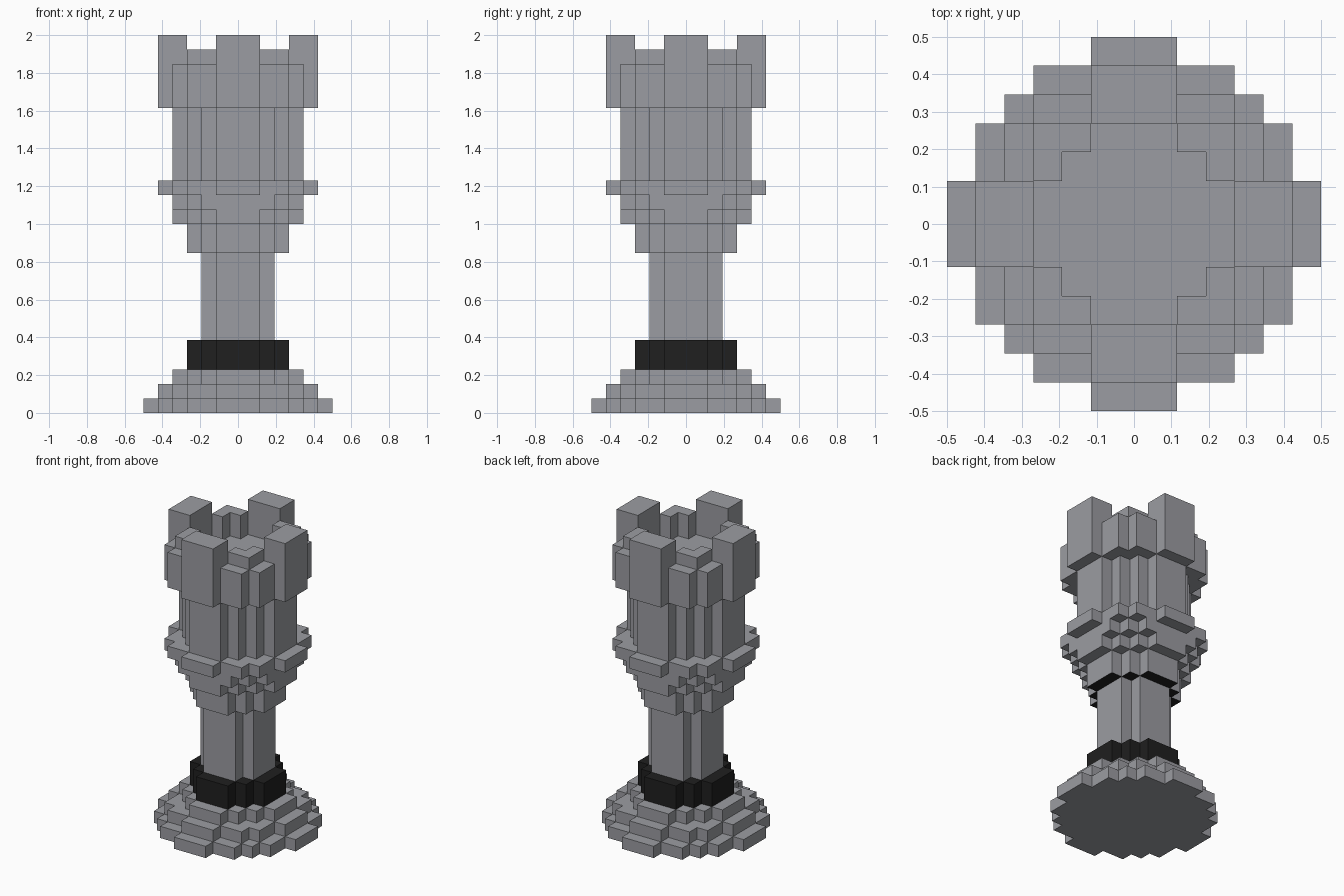
import bpy
import bmesh
import math

cube = bpy.data.objects.get("Cube")
if cube:
    bpy.data.objects.remove(cube, do_unlink=True)

UNIT = 2 / 26  # edge of one block


def material(name, colour):
    mat = bpy.data.materials.new(name)
    mat.use_nodes = True
    mat.diffuse_color = (*colour, 1)
    mat.node_tree.nodes["Principled BSDF"].inputs["Base Color"].default_value = (*colour, 1)
    return mat


GREY = material("stone grey", (0.33, 0.335, 0.36))
BLACK = material("band black", (0.014, 0.014, 0.014))


def disc(limit):
    """Stepped outline of all blocks whose squared distance is within the limit."""
    radius = math.isqrt(limit)
    side = []
    for row in range(-radius, radius + 1):
        half = math.isqrt(limit - row * row) + 0.5
        for y in (row - 0.5, row + 0.5):
            if len(side) > 1 and side[-1][0] == side[-2][0] == half:
                side[-1] = (half, y)
            elif (half, y) not in side:
                side.append((half, y))
    return side + [(-x, y) for x, y in reversed(side)]


def rect(x0, x1, y0, y1):
    return [(x0, y0), (x1, y0), (x1, y1), (x0, y1)]


def turned(outline):
    """Four copies of an outline, a quarter turn apart."""
    copies = []
    for _ in range(4):
        copies.append(outline)
        outline = [(-y, x) for x, y in outline]
    return copies


def prism(name, outlines, bottom, top, mat=GREY, under=None):
    bm = bmesh.new()
    for outline in outlines:
        base = bm.faces.new([bm.verts.new((x * UNIT, y * UNIT, bottom * UNIT)) for x, y in outline])
        raised = bmesh.ops.extrude_face_region(bm, geom=[base], use_keep_orig=True)
        verts = [g for g in raised["geom"] if isinstance(g, bmesh.types.BMVert)]
        bmesh.ops.translate(bm, verts=verts, vec=(0, 0, (top - bottom) * UNIT))
    bmesh.ops.recalc_face_normals(bm, faces=bm.faces[:])
    mesh = bpy.data.meshes.new(name)
    mesh.materials.append(mat)
    if under:
        mesh.materials.append(under)
        for face in bm.faces:
            face.normal_update()
            face.material_index = int(face.normal.z < -0.5)
    bm.to_mesh(mesh)
    bm.free()
    obj = bpy.data.objects.new(name, mesh)
    bpy.context.collection.objects.link(obj)
    return obj


# Stepped foot
prism("foot_lower", [disc(37)], 0, 1)
prism("foot_middle", [disc(26)], 1, 2)
prism("foot_upper", [disc(17)], 2, 3)

# Dark band and stem
prism("dark_band", [disc(10)], 3, 5, BLACK)
prism("stem", [disc(5)], 5, 11)

# Flared collar, dark on its underside
prism("collar_neck", [disc(10)], 11, 13, GREY, BLACK)
prism("collar_lower", [disc(17)], 13, 14)
prism("collar_upper", [disc(20)], 14, 15)
prism("collar_ledge", [disc(26)], 15, 16)

# Tower and its crown
prism("tower", [disc(17)], 16, 21)
prism("crown_floor", [disc(26)], 21, 23)
prism("merlons", turned(rect(3.5, 5.5, -1.5, 1.5)), 23, 26)

# Lower walls between the merlons, stepped down outwards
corner = [(1.5, 2.5), (2.5, 2.5), (2.5, 1.5), (3.5, 1.5), (3.5, 3.5), (1.5, 3.5)]
prism("corner_posts", turned(corner), 23, 25)
prism("corner_steps",
      turned(rect(3.5, 4.5, 1.5, 3.5)) + turned(rect(1.5, 3.5, 3.5, 4.5)), 23, 24)
